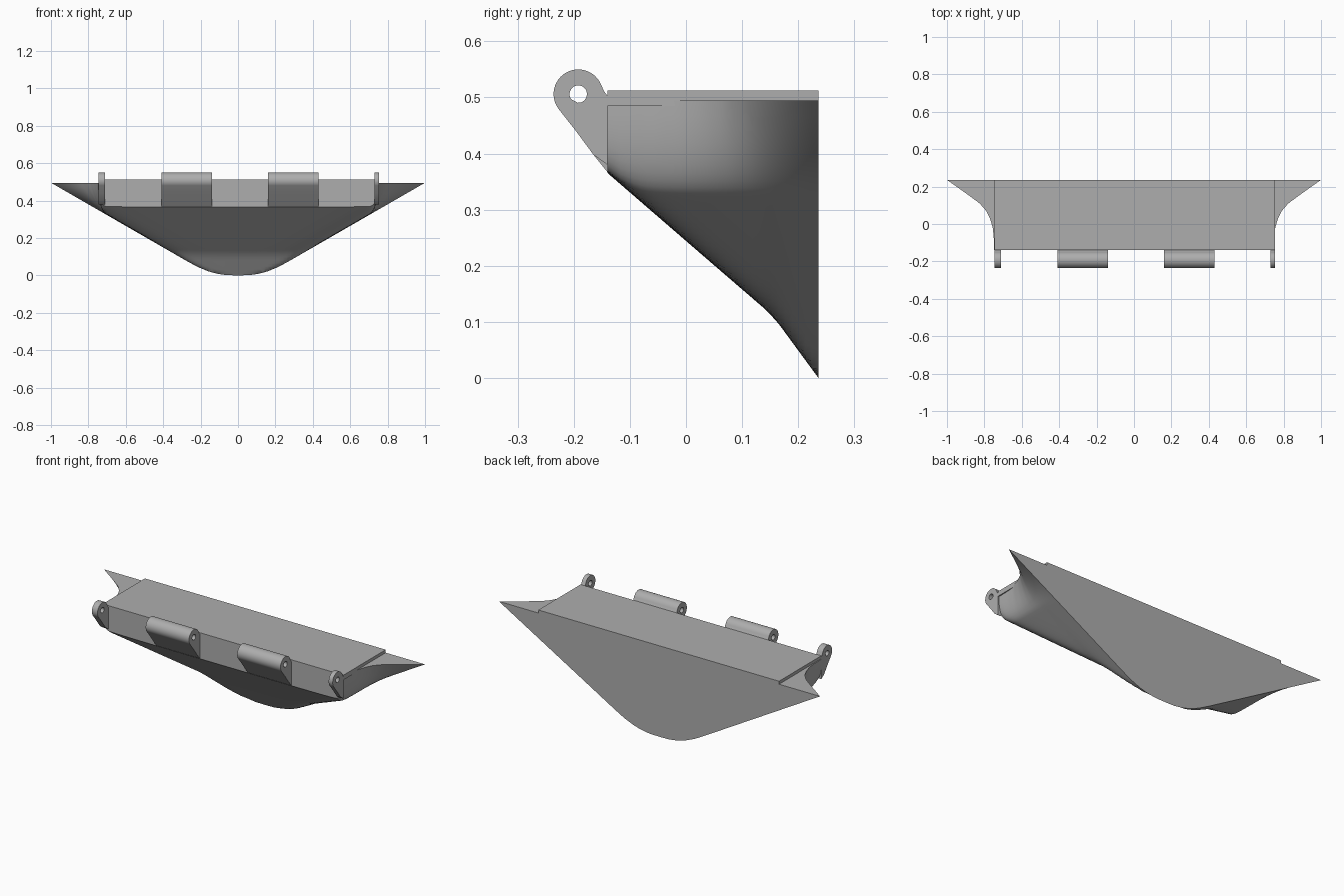
import bpy, bmesh, math

if "Cube" in bpy.data.objects:
    bpy.data.objects.remove(bpy.data.objects["Cube"])

grey = bpy.data.materials.new("plain_grey")
grey.diffuse_color = (0.42, 0.42, 0.42, 1)
grey.use_nodes = True
grey.node_tree.nodes["Principled BSDF"].inputs["Base Color"].default_value = grey.diffuse_color

TOP, BACK, FRONT = 0.495, 0.236, -0.14


def make(name, rings, closed=False, caps=True):
    """Skin a list of closed point rings into a mesh object."""
    bm = bmesh.new()
    vs = [[bm.verts.new(p) for p in r] for r in rings]
    n = len(rings[0])
    pairs = list(zip(vs, vs[1:])) + ([(vs[-1], vs[0])] if closed else [])
    for a, b in pairs:
        for i in range(n):
            j = (i + 1) % n
            bm.faces.new((a[i], a[j], b[j], b[i]))
    if caps:
        bm.faces.new(vs[0])
        bm.faces.new(vs[-1])
    bmesh.ops.recalc_face_normals(bm, faces=bm.faces)
    me = bpy.data.meshes.new(name)
    bm.to_mesh(me)
    bm.free()
    me.materials.append(grey)
    ob = bpy.data.objects.new(name, me)
    bpy.context.collection.objects.link(ob)
    bpy.ops.object.select_all(action='DESELECT')
    ob.select_set(True)
    bpy.context.view_layer.objects.active = ob
    bpy.ops.object.shade_smooth_by_angle(angle=math.radians(30))
    return ob


def interp(pts, t):
    for (a, u), (b, v) in zip(pts, pts[1:]):
        if t <= b:
            return u + (v - u) * (t - a) / (b - a)
    return pts[-1][1]


# Rounded V of the back edge, slope of the underside, and top half width
def vee(x):
    return interp([(0, 0), (0.06, 0.001), (0.11, 0.008), (0.16, 0.022), (0.22, 0.047),
                   (0.28, 0.08), (1, TOP)], abs(x))


def belly(y):
    return interp([(FRONT, 0.365), (0.145, 0.118), (0.165, 0.096), (BACK, 0)], y)


def width(y):
    return interp([(FRONT, 0.748), (-0.07, 0.75), (-0.02, 0.755), (0.03, 0.77),
                   (0.07, 0.79), (0.11, 0.825), (0.15, 0.879), (BACK, 1.0)], y)


def under(x, y):
    a, b = vee(x), belly(y)
    k = 0.025 * min(1, (BACK - y) / 0.1)
    return (a + b + math.sqrt((a - b) ** 2 + k * k)) / 2


# Scoop body: lofted sections from front wall to back face
def section(y):
    xe, w = 0.70, width(y)
    ze = under(xe, y)
    cx, cz = 0.75, max(vee(0.75), ze)
    side = []
    for i in range(1, 11):
        t = i / 10
        side.append(((1 - t) ** 2 * xe + 2 * t * (1 - t) * cx + t * t * w,
                     (1 - t) ** 2 * ze + 2 * t * (1 - t) * cz + t * t * TOP))
    mid = [(xe * i / 35, under(xe * i / 35, y)) for i in range(-35, 36)]
    pts = [(-x, z) for x, z in reversed(side)] + mid + side
    return [(x, y, z) for x, z in pts]


N = 32
make("scoop_body", [section(FRONT + (BACK - FRONT) * i / N) for i in range(N + 1)])

# Top plate
make("top_plate", [[(x, FRONT, TOP - 0.01), (x, BACK, TOP - 0.01), (x, BACK, 0.512), (x, FRONT, 0.512)]
                   for x in (-0.745, 0.755)])


# Hinge lugs: rounded ear with a pin hole
def lug(name, x0, x1, low):
    cy, cz, r, h = -0.192, 0.506, 0.044, 0.0155
    outer = [(cy + r * math.cos(math.radians(a)), cz + r * math.sin(math.radians(a)))
             for a in range(24, 217, 8)]
    outer += [(-0.196, 0.44), (-0.165, 0.398), (FRONT, low)]
    outer += [(FRONT, low + (0.503 - low) * t) for t in (0.3, 0.55, 0.75, 0.88, 1)]
    outer += [(-0.146, 0.511)]
    hole = []
    for y, z in outer:
        a = math.atan2(z - cz, y - cy)
        hole.append((cy + h * math.cos(a), cz + h * math.sin(a)))
    rings = [[(x, y, z) for y, z in ring] for x, ring in
             ((x0, outer), (x1, outer), (x1, hole), (x0, hole))]
    make(name, rings, closed=True, caps=False)


lug("end_lug_left", -0.745, -0.71, 0.38)
lug("end_lug_right", 0.73, 0.755, 0.38)
lug("hinge_lug_left", -0.41, -0.14, 0.367)
lug("hinge_lug_right", 0.16, 0.43, 0.367)
